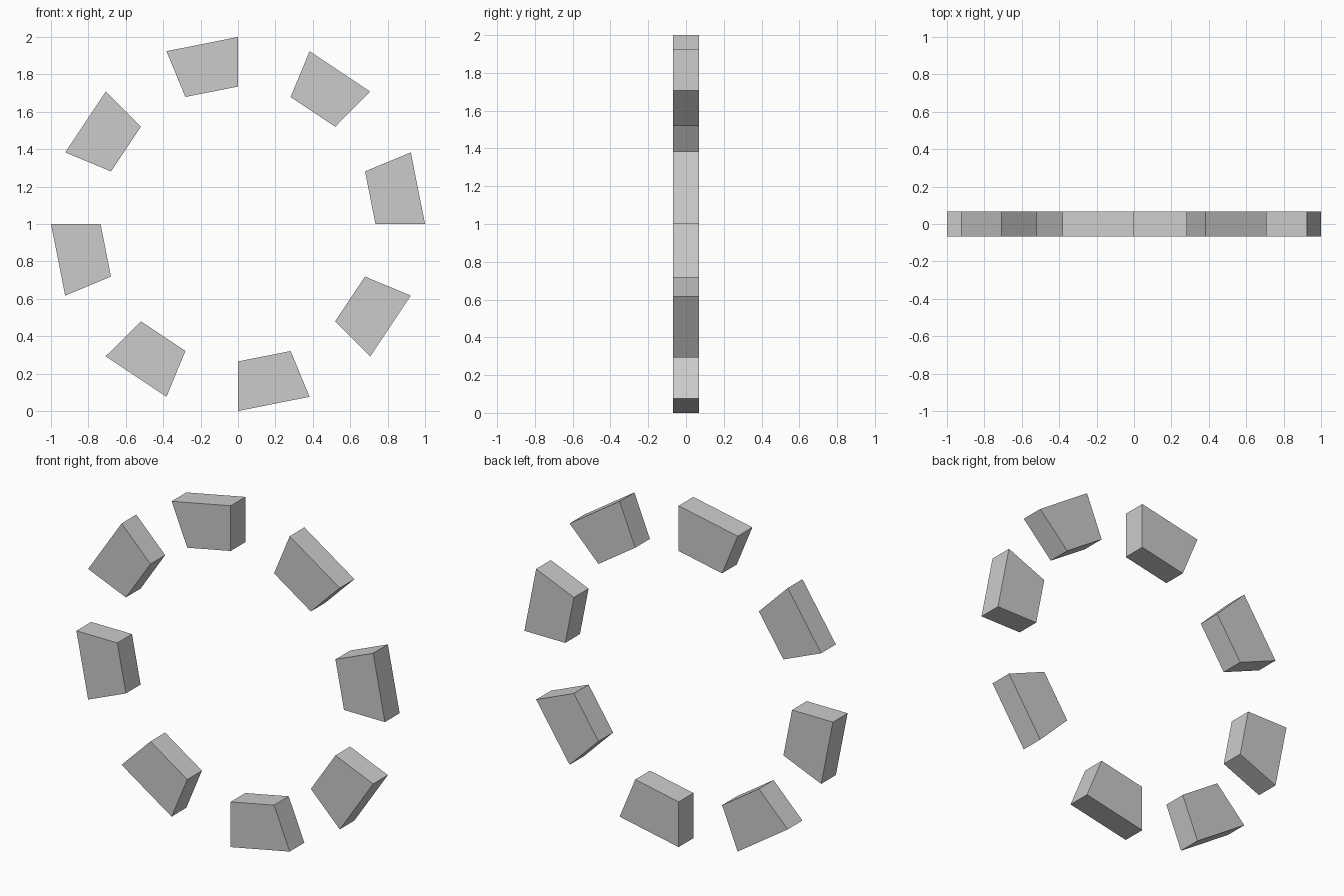
import bpy, bmesh, math

if "Cube" in bpy.data.objects:
    bpy.data.objects.remove(bpy.data.objects["Cube"])

OUTER, INNER, HALF_DEPTH, CENTRE_Z = 1.0, 0.735, 0.068, 1.0

grey = bpy.data.materials.new("light grey")
grey.diffuse_color = (0.6, 0.6, 0.6, 1)
grey.use_nodes = True
grey.node_tree.nodes["Principled BSDF"].inputs["Base Color"].default_value = grey.diffuse_color


def ring_block(name, start, end):
    """Straight-sided block cut from a 16-sided ring between two angles."""
    outline = [(INNER, start), (OUTER, start), (OUTER, end), (INNER, end)]
    bm = bmesh.new()
    front = bm.faces.new([
        bm.verts.new((r * math.cos(a), -HALF_DEPTH, CENTRE_Z + r * math.sin(a)))
        for r, a in outline])
    # Extrude the front profile to the back, keeping both caps
    new = bmesh.ops.extrude_face_region(bm, geom=[front], use_keep_orig=True)["geom"]
    bmesh.ops.translate(bm, vec=(0, 2 * HALF_DEPTH, 0),
                        verts=[v for v in new if isinstance(v, bmesh.types.BMVert)])
    bmesh.ops.recalc_face_normals(bm, faces=bm.faces)
    mesh = bpy.data.meshes.new(name)
    bm.to_mesh(mesh)
    bm.free()
    mesh.materials.append(grey)
    bpy.context.collection.objects.link(bpy.data.objects.new(name, mesh))


# Eight blocks: every other segment of the ring
step = math.radians(22.5)
for i in range(8):
    ring_block(f"ring_block_{i + 1}", 2 * i * step, (2 * i + 1) * step)
